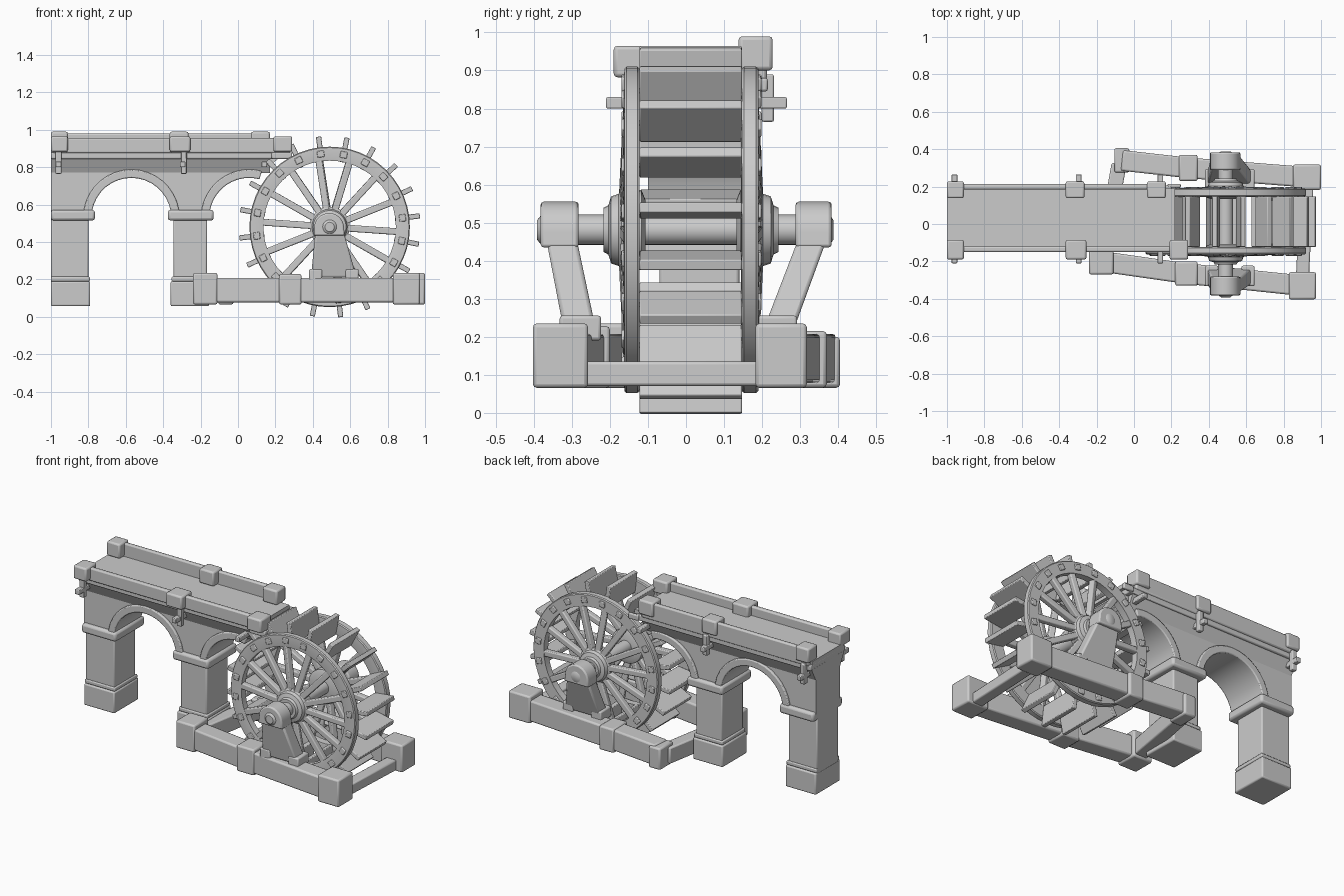
import bpy, bmesh, math
from mathutils import Matrix, Vector

if "Cube" in bpy.data.objects:
    bpy.data.objects.remove(bpy.data.objects["Cube"])

CX, CZ, CY = 0.49, 0.481, 0.013      # wheel centre
TAU = math.tau


def finish(name, bm, bevel=0.0):
    bmesh.ops.recalc_face_normals(bm, faces=bm.faces)
    me = bpy.data.meshes.new(name)
    bm.to_mesh(me)
    bm.free()
    ob = bpy.data.objects.new(name, me)
    bpy.context.collection.objects.link(ob)
    if bevel:
        m = ob.modifiers.new("bevel", 'BEVEL')
        m.width, m.segments, m.limit_method = bevel, 2, 'ANGLE'
    return ob


def cubes(name, mats, bevel=0.0):
    """One object made of many transformed unit cubes."""
    bm = bmesh.new()
    for m in mats:
        bmesh.ops.create_cube(bm, size=1, matrix=m)
    return finish(name, bm, bevel)


def box(x0, x1, y0, y1, z0, z1):
    return (Matrix.Translation(((x0 + x1) / 2, (y0 + y1) / 2, (z0 + z1) / 2))
            @ Matrix.Diagonal((x1 - x0, y1 - y0, z1 - z0, 1)))


def beam(p, q, w, h):
    p, q = Vector(p), Vector(q)
    d = q - p
    return (Matrix.Translation((p + q) / 2) @ d.to_track_quat('X', 'Z').to_matrix().to_4x4()
            @ Matrix.Diagonal((d.length, w, h, 1)))


def radial(a, r0, r1, y0, y1, t):
    """Box lying along a wheel radius at angle a."""
    return (Matrix.Translation((CX, 0, CZ)) @ Matrix.Rotation(-a, 4, 'Y')
            @ box(r0, r1, y0, y1, -t / 2, t / 2))


def prism(name, pts, y0, y1, bevel=0.0):
    """Extrude an x-z profile along y."""
    bm = bmesh.new()
    f = bm.faces.new([bm.verts.new((x, y0, z)) for x, z in pts])
    ext = bmesh.ops.extrude_face_region(bm, geom=[f])
    bmesh.ops.translate(bm, vec=(0, y1 - y0, 0),
                        verts=[v for v in ext['geom'] if isinstance(v, bmesh.types.BMVert)])
    return finish(name, bm, bevel)


def turned(name, prof, steps=40, closed=False):
    """Revolve a (radius, y) profile about the wheel axis."""
    bm = bmesh.new()
    rings = [[bm.verts.new((CX + r * math.cos(TAU * i / steps), y, CZ + r * math.sin(TAU * i / steps)))
              for r, y in prof] for i in range(steps)]
    n = len(prof)
    for i in range(steps):
        a, b = rings[i], rings[(i + 1) % steps]
        for j in range(n if closed else n - 1):
            k = (j + 1) % n
            bm.faces.new((a[j], a[k], b[k], b[j]))
    if not closed:
        bm.faces.new([r[0] for r in rings])
        bm.faces.new([r[-1] for r in rings])
    return finish(name, bm)


def arc(cx, cz, r, a0, a1, n=18):
    return [(cx + r * math.cos(math.radians(a0 + (a1 - a0) * i / n)),
             cz + r * math.sin(math.radians(a0 + (a1 - a0) * i / n))) for i in range(n + 1)]


# Aqueduct wall: one full arch and one broken-off arch
A1, A2, SP, R = -0.57, 0.06, 0.53, 0.225
prism("aqueduct_wall",
      [(-1, SP)] + arc(A1, SP, R, 180, 0) + arc(A2, SP, R, 180, 78, 12)
      + [(0.15, 0.79), (0.22, 0.85), (-1, 0.85)], -0.085, 0.155)

# Raised arch trims
for nm, c, end in (("full_arch_trim", A1, 0), ("half_arch_trim", A2, 75)):
    prism(nm, arc(c, SP, R - 0.012, 180, end) + arc(c, SP, R + 0.033, end, 180), -0.1, 0.17, 0.006)

# Flared support under the channel
for nm, ya, yb in (("front_flare", -0.084, -0.125), ("back_flare", 0.154, 0.195)):
    bm = bmesh.new()
    vs = [bm.verts.new((x, y, z)) for x in (-1, 0.17) for y, z in ((ya, 0.77), (yb, 0.85), (ya, 0.85))]
    for f in ((0, 1, 2), (3, 4, 5), (0, 1, 4, 3), (1, 2, 5, 4), (2, 0, 3, 5)):
        bm.faces.new([vs[i] for i in f])
    finish(nm, bm)

# Piers with capital and base
for nm, x0, x1 in (("end_pier", -1, -0.8), ("middle_pier", -0.345, -0.165)):
    e = 0 if x0 == -1 else 0.03
    cubes(nm + "_shaft", [box(x0, x1, -0.07, 0.14, 0.18, 0.54)], 0.008)
    cubes(nm + "_capital", [box(x0 - e, x1 + 0.035, -0.11, 0.18, 0.515, 0.572)], 0.014)
    cubes(nm + "_collar", [box(x0 - e / 3, x1 + 0.008, -0.078, 0.148, 0.19, 0.215)], 0.006)
    cubes(nm + "_base", [box(x0 - e / 2, x1 + 0.01, -0.085, 0.155, 0.057, 0.19)], 0.008)

# Water channel: ledge, floor and side rails
cubes("channel_ledge", [box(-1, 0.2, -0.135, 0.205, 0.845, 0.88),
                        box(0.18, 0.29, -0.15, -0.122, 0.845, 0.88),
                        box(0.18, 0.25, 0.195, 0.215, 0.845, 0.88)], 0.006)
cubes("channel_floor", [box(-1, 0.22, -0.12, 0.19, 0.875, 0.9)])
cubes("front_rail", [box(-0.99, 0.28, -0.15, -0.12, 0.875, 0.955)], 0.008)
cubes("back_rail", [box(-0.99, 0.16, 0.185, 0.213, 0.875, 0.98)], 0.008)
cubes("front_rail_blocks", [box(x, x + w, -0.19, -0.085, 0.882, 0.965)
                            for x, w in ((-1, 0.09), (-0.365, 0.11), (0.19, 0.1))], 0.01)
cubes("back_rail_blocks", [box(x, x + w, 0.138, 0.228, 0.9, 0.99)
                           for x, w in ((-1, 0.09), (-0.365, 0.1), (0.07, 0.1))], 0.01)

# Cross pegs and brackets under the channel
cubes("channel_pegs", [box(x - 0.015, x + 0.015, -0.21, 0.265, 0.8, 0.83)
                       for x in (-0.96, -0.295, 0.14)], 0.004)
cubes("channel_brackets", [box(x - 0.016, x + 0.016, y - 0.016, y + 0.016, 0.765, 0.89)
                           for x in (-0.96, -0.29) for y in (-0.15, 0.215)], 0.005)

# Wheel: rims, paddles, spokes, rim bolts
for nm, s in (("front", -1), ("back", 1)):
    y0, y1 = (-0.162, -0.122) if s < 0 else (0.147, 0.19)
    ym = (y0 + y1) / 2
    turned(nm + "_rim", [(0.354, y0), (0.362, y0 - 0.002), (0.424, y0), (0.429, y0 + 0.006),
                         (0.429, y1 - 0.006), (0.424, y1), (0.354, y1)], 48, True)
    spokes = []
    for i in range(14):
        a = TAU * i / 14 - 0.07
        c, sn = math.cos(a), math.sin(a)
        spokes.append(beam((CX + 0.06 * c, ym + 0.015 * s, CZ + 0.06 * sn),
                           (CX + 0.375 * c, ym, CZ + 0.375 * sn), 0.036, 0.036))
    cubes(nm + "_spokes", spokes, 0.006)
    out = y0 if s < 0 else y1
    cubes(nm + "_rim_bolts", [radial(math.radians(7 + 18 * i), 0.375, 0.41, out - 0.008, out + 0.008, 0.038)
                              for i in range(20)], 0.004)
    # Hub with stepped collars
    turned(nm + "_hub", [(r, CY + s * d) for r, d in
                         ((0.08, 0.12), (0.105, 0.13), (0.108, 0.182), (0.095, 0.19),
                          (0.088, 0.21), (0.065, 0.217), (0.058, 0.23))], 24)
cubes("paddles", [radial(math.radians(7 + 18 * i), 0.352, 0.486, -0.122, 0.147, 0.028)
                  for i in range(20)], 0.004)
turned("axle", [(0.025, -0.392), (0.04, -0.38), (0.04, 0.378), (0.025, 0.388)], 20)


# Bearing stands leaning outward on both sides
for nm, top, bot in (("front", (-0.37, -0.29), (-0.32, -0.235)), ("back", (0.3, 0.375), (0.2, 0.28))):
    bm = bmesh.new()
    bmesh.ops.create_cube(bm, size=1)
    for v in bm.verts:
        up = v.co.z > 0
        ya, yb = top if up else bot
        x0, x1 = (0.415, 0.56) if up else (0.39, 0.635)
        v.co = (x1 if v.co.x > 0 else x0, yb if v.co.y > 0 else ya, 0.47 if up else 0.21)
    finish(nm + "_stand", bm, 0.01)
    prism(nm + "_bearing", [(0.405, 0.435), (0.57, 0.435)] + arc(0.487, 0.475, 0.08, 0, 180, 12),
          top[0] - 0.012, top[1] + 0.008, 0.008)
    cubes(nm + "_stand_feet", [box(x, x + 0.07, bot[0] - 0.012, bot[1] + 0.012, 0.19, 0.256)
                               for x in (0.38, 0.575)], 0.008)

# Base frame: angled beams, corner blocks, cross beams
frames = {"front": [(-0.175, -0.2), (0.28, -0.265), (0.9, -0.33)],
          "back": [(-0.065, 0.34), (0.29, 0.3), (0.925, 0.25)]}
sizes = {"front": [(0.13, 0.14), (0.12, 0.13), (0.145, 0.145)],
         "back": [(0.08, 0.13), (0.1, 0.14), (0.15, 0.135)]}
for nm, pts in frames.items():
    cubes(nm + "_base_beams", [beam((*pts[i], 0.143), (*pts[i + 1], 0.143), 0.11, 0.13)
                               for i in (0, 1)], 0.01)
    tops = (0.235, 0.228, 0.235) if nm == "front" else (0.2, 0.215, 0.235)
    cubes(nm + "_base_blocks", [box(x - w / 2, x + w / 2, y - d / 2, y + d / 2, 0.066, h)
                                for (x, y), (w, d), h in zip(pts, sizes[nm], tops)], 0.01)
cubes("right_cross_beam", [beam((0.9, -0.3, 0.103), (0.925, 0.22, 0.103), 0.07, 0.065)], 0.008)
cubes("left_cross_beam", [beam((-0.17, -0.18, 0.13), (-0.08, 0.32, 0.13), 0.08, 0.1)], 0.008)

# Smooth shading with sharp edges kept
bpy.ops.object.select_all(action='SELECT')
bpy.context.view_layer.objects.active = bpy.context.selected_objects[0]
bpy.ops.object.shade_smooth_by_angle(angle=math.radians(35))
